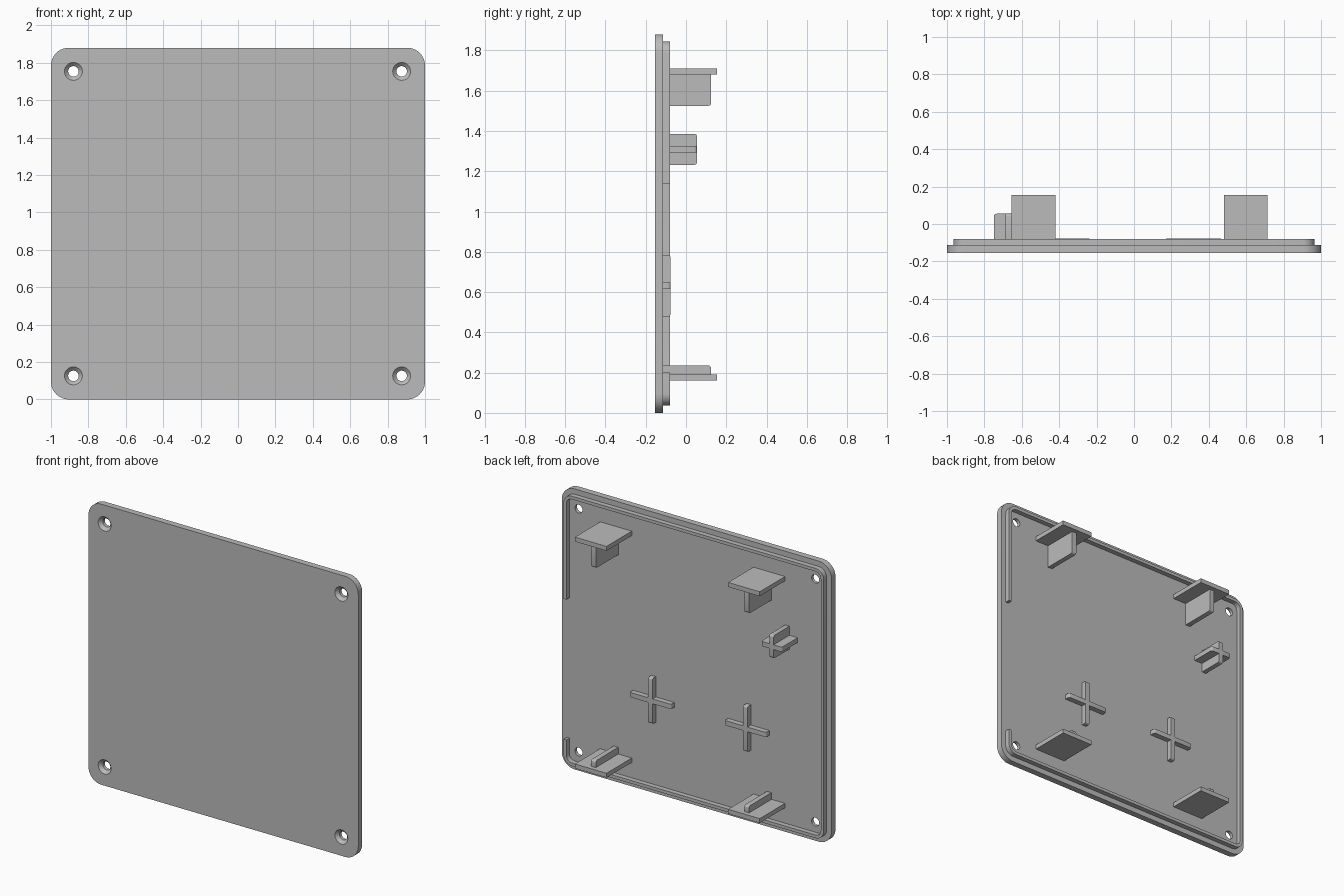
import bpy, bmesh, math

cube = bpy.data.objects.get("Cube")
if cube:
    bpy.data.objects.remove(cube, do_unlink=True)

grey = bpy.data.materials.new("plain grey")
grey.use_nodes = True
grey.diffuse_color = (0.5, 0.5, 0.5, 1)
grey.node_tree.nodes["Principled BSDF"].inputs["Base Color"].default_value = (0.5, 0.5, 0.5, 1)

FRONT, FLOOR, RIM_TOP = -0.155, -0.113, -0.08
ROOT = -0.135          # parts start inside the panel
HEIGHT = 1.88


def rounded(a0, b0, a1, b1, r, steps=4):
    """Rounded rectangle outline, clockwise from the lower right corner."""
    corners = [(a1 - r, b0 + r, 0), (a0 + r, b0 + r, -90),
               (a0 + r, b1 - r, -180), (a1 - r, b1 - r, -270)]
    pts = []
    for ca, cb, start in corners:
        for i in range(steps + 1):
            t = math.radians(start - 90 * i / steps)
            pts.append((ca + r * math.cos(t), cb + r * math.sin(t)))
    return pts


def rectangle(a0, b0, a1, b1):
    return [(a0, b0), (a1, b0), (a1, b1), (a0, b1)]


def make_object(name, bm):
    bmesh.ops.recalc_face_normals(bm, faces=bm.faces)
    mesh = bpy.data.meshes.new(name)
    bm.to_mesh(mesh)
    bm.free()
    mesh.materials.append(grey)
    obj = bpy.data.objects.new(name, mesh)
    bpy.context.collection.objects.link(obj)
    return obj


def smooth(obj):
    bpy.ops.object.select_all(action='DESELECT')
    obj.select_set(True)
    bpy.context.view_layer.objects.active = obj
    bpy.ops.object.shade_smooth_by_angle(angle=math.radians(30))


def prism(name, pts, axis, lo, hi):
    """Extrude an outline along x, y or z."""
    slot = "xyz".index(axis)
    bm = bmesh.new()
    rings = []
    for h in (lo, hi):
        ring = []
        for p in pts:
            co = list(p)
            co.insert(slot, h)
            ring.append(bm.verts.new(co))
        bm.faces.new(ring)
        rings.append(ring)
    n = len(pts)
    for i in range(n):
        j = (i + 1) % n
        bm.faces.new((rings[0][i], rings[0][j], rings[1][j], rings[1][i]))
    obj = make_object(name, bm)
    smooth(obj)
    return obj


def screw_cutter(x, z, sides=32):
    """Countersunk hole shape turned around the y direction."""
    profile = [(0.053, FRONT - 0.005), (0.028, FRONT + 0.02), (0.028, FLOOR + 0.02)]
    bm = bmesh.new()
    rings = []
    for r, y in profile:
        rings.append([bm.verts.new((x + r * math.cos(2 * math.pi * i / sides), y,
                                    z + r * math.sin(2 * math.pi * i / sides)))
                      for i in range(sides)])
    for low, high in zip(rings, rings[1:]):
        for i in range(sides):
            j = (i + 1) % sides
            bm.faces.new((low[i], low[j], high[j], high[i]))
    bm.faces.new(rings[0])
    bm.faces.new(rings[-1])
    return make_object("screw_hole_cutter", bm)


# Front panel with four countersunk holes
panel = prism("panel", rounded(-1, 0, 1, HEIGHT, 0.095, 10), 'y', FRONT, FLOOR)
for x in (-0.88, 0.875):
    for z in (0.126, 1.754):
        cutter = screw_cutter(x, z)
        bpy.context.view_layer.objects.active = panel
        mod = panel.modifiers.new("hole", 'BOOLEAN')
        mod.operation = 'DIFFERENCE'
        mod.solver = 'EXACT'
        mod.object = cutter
        bpy.ops.object.modifier_apply(modifier=mod.name)
        bpy.data.objects.remove(cutter, do_unlink=True)
smooth(panel)


# Raised rim, open along part of the left side
def rim_path(inset, r):
    x = 1 - inset
    loop = rounded(-x, inset, x, HEIGHT - inset, r, 8)
    return [(x, 0.2)] + loop + [(x, 1.14)]


prism("rim", rim_path(0.036, 0.06) + rim_path(0.057, 0.04)[::-1], 'y', FLOOR - 0.01, RIM_TOP)

# Four shelves, each with a central rib
for side, x in (("left", 0.598), ("right", -0.538)):
    for level, z0, z1, r0, r1 in (("upper", 1.68, 1.71, 1.525, 1.7),
                                  ("lower", 0.16, 0.19, 0.17, 0.235)):
        prism(f"{level}_{side}_shelf", rectangle(x - 0.117, ROOT, x + 0.117, 0.155), 'z', z0, z1)
        prism(f"{level}_{side}_rib", rounded(ROOT, r0, 0.125, r1, 0.014), 'x', x - 0.017, x + 0.017)


# Cross-shaped posts made of two crossing bars
def cross(name, x, z, half, top, r):
    t = 0.016
    prism(name + "_upright", rounded(ROOT, z - half, top, z + half, r), 'x', x - t, x + t)
    prism(name + "_crossbar", rounded(x - half, ROOT, x + half, top, r), 'z', z - t, z + t)


cross("left_low_cross", 0.318, 0.631, 0.153, -0.077, 0.012)
cross("right_low_cross", -0.386, 0.631, 0.153, -0.077, 0.012)
cross("tall_cross", -0.672, 1.309, 0.077, 0.055, 0.014)
